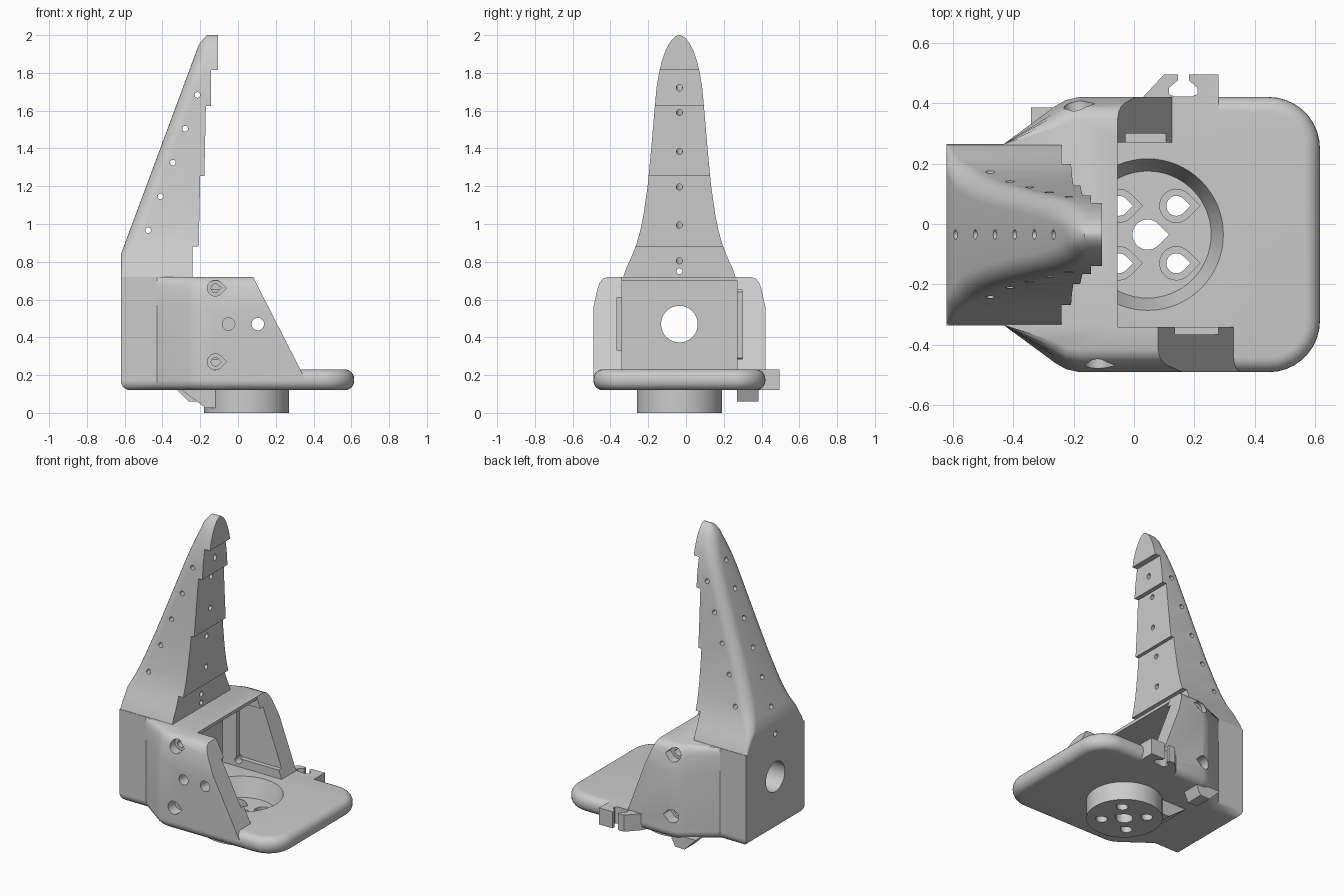
import bpy, bmesh, math
from mathutils import Vector

if "Cube" in bpy.data.objects:
    bpy.data.objects.remove(bpy.data.objects["Cube"])

CY = -0.035  # symmetry plane of the part


def loft(name, rings, bevel=0.0):
    """Closed solid skinned through rings of equal point count."""
    bm = bmesh.new()
    vs = [[bm.verts.new(p) for p in r] for r in rings]
    n = len(rings[0])
    for a, b in zip(vs, vs[1:]):
        for i in range(n):
            j = (i + 1) % n
            bm.faces.new((a[i], a[j], b[j], b[i]))
    caps = [bm.faces.new(vs[0]), bm.faces.new(vs[-1])]
    bmesh.ops.recalc_face_normals(bm, faces=bm.faces[:])
    if bevel:
        edges = list({e for f in caps for e in f.edges})
        bmesh.ops.bevel(bm, geom=edges, offset=bevel, segments=6, profile=0.5, affect='EDGES')
    me = bpy.data.meshes.new(name)
    bm.to_mesh(me)
    bm.free()
    ob = bpy.data.objects.new(name, me)
    bpy.context.collection.objects.link(ob)
    return ob


def prism(name, pts, axis, lo, hi, bevel=0.0):
    put = {'z': lambda u, v, t: (u, v, t), 'y': lambda u, v, t: (u, t, v),
           'x': lambda u, v, t: (t, u, v)}[axis]
    return loft(name, [[put(u, v, t) for u, v in pts] for t in (lo, hi)], bevel)


def box(name, x0, x1, y0, y1, z0, z1):
    return prism(name, [(x0, y0), (x1, y0), (x1, y1), (x0, y1)], 'z', z0, z1)


def circle(u, v, r, n=32, a0=0, a1=360):
    full = abs(a1 - a0) == 360
    k = n if full else n - 1
    return [(u + r * math.cos(math.radians(a0 + (a1 - a0) * i / k)),
             v + r * math.sin(math.radians(a0 + (a1 - a0) * i / k))) for i in range(n)]


def teardrop(u, v, r):
    return circle(u, v, r, 24, 45, 315) + [(u + r * 1.42, v)]


def rod(p, q, r):
    p, q = Vector(p), Vector(q)
    d = (q - p).normalized()
    s = Vector((0, 1, 0)) if abs(d.y) < 0.9 else Vector((1, 0, 0))
    t = d.cross(s)
    return loft("cut", [[c + s * u + t * v for u, v in circle(0, 0, r, 16)]
                        for c in (p - d * 0.12, q + d * 0.12)])


def boolean(ob, cutters, op='DIFFERENCE'):
    bpy.context.view_layer.objects.active = ob
    for c in cutters:
        c.hide_render = True
        m = ob.modifiers.new("bool", 'BOOLEAN')
        m.operation, m.object, m.solver = op, c, 'EXACT'
        bpy.ops.object.modifier_apply(modifier=m.name)
        bpy.data.objects.remove(c)


# base plate with fully rounded rim
left = [(-0.62, -0.30), (-0.43, -0.30), (-0.26, -0.425), (-0.225, -0.445), (-0.18, -0.455)]
half = left + circle(0.445, -0.285, 0.17, 10, -90, 0)
outline = half + [(x, -y) for x, y in reversed(half)]
plate = prism("base_plate", [(x, y + CY) for x, y in outline], 'z', 0.12, 0.23, 0.05)

# round boss under the plate, its fairing, side wedge and cable hook
BX = 0.045
boolean(plate, [
    prism("boss", circle(BX, CY, 0.225, 64), 'z', 0, 0.15),
    prism("fairing", [(-0.31, 0.13), (-0.17, 0.025), (0.0, 0.025), (0.0, 0.13)], 'y', -0.19, 0.12),
    prism("wedge", [(-0.34, 0.14), (-0.26, 0.06), (-0.19, 0.06), (-0.15, 0.14)], 'y', 0.27, 0.385),
    prism("hook", [(0.0, 0.36), (0.03, 0.42), (0.10, 0.495), (0.145, 0.495), (0.145, 0.475),
                   (0.115, 0.45), (0.115, 0.43), (0.135, 0.421), (0.19, 0.421), (0.21, 0.43),
                   (0.21, 0.45), (0.182, 0.475), (0.182, 0.495), (0.28, 0.495), (0.28, 0.36)],
          'z', 0.121, 0.229),
], 'UNION')

# conical recess and teardrop screw holes
cuts = [loft("cut", [[(x, y, z) for x, y in circle(BX, CY, r, 64)]
                     for r, z in ((0.21, 0.11), (0.254, 0.24))]),
        prism("cut", teardrop(BX, CY, 0.05), 'z', -0.1, 0.3)]
for sx in (-1, 1):
    for sy in (-1, 1):
        u, v = BX + sx * 0.095, CY + sy * 0.095
        cuts += [prism("cut", teardrop(u, v, 0.055), 'z', 0.06, 0.2),
                 prism("cut", teardrop(u, v, 0.033), 'z', -0.1, 0.3)]
boolean(plate, cuts)

# housing: tapered shell with a rounded top edge
side = left + [(0.45, -0.455)]
plan = side + [(x, -y) for x, y in reversed(side)]


def housing_ring(z, h):
    return [(x, CY + (y * h / 0.455 if abs(y) > 0.31 else y), z) for x, y in plan]


housing = loft("motor_housing", [housing_ring(z, h) for z, h in (
    (0.175, 0.455), (0.56, 0.455), (0.66, 0.433), (0.69, 0.422), (0.71, 0.405), (0.72, 0.38))])
cuts = [
    box("cut", -0.30, 1, -0.34, 0.27, 0.1, 0.70),
    box("cut", -0.055, 1, -0.34, 0.27, 0.6, 1),
    prism("cut", [(0.173, 0.1), (1, 0.1), (1, 0.8), (-0.084, 0.8)], 'y', 0.1, 0.7),
    prism("cut", [(0.396, 0.1), (1, 0.1), (1, 0.8), (0.039, 0.8)], 'y', -0.8, -0.2),
    box("cut", -0.20, 1, 0.2, 0.30, 0.285, 0.65),
    box("cut", -0.20, 1, -0.365, -0.3, 0.33, 0.61),
    prism("cut", circle(CY, 0.47, 0.097, 48), 'x', -0.8, -0.2),
]
for x in (-0.05, 0.105):
    cuts.append(prism("cut", circle(x, 0.47, 0.033), 'y', -0.7, -0.25))
for z in (0.27, 0.66):
    cuts += [prism("cut", teardrop(-0.12, z, 0.042), 'y', -0.7, -0.42),
             prism("cut", teardrop(-0.12, z, 0.022), 'y', -0.7, -0.3),
             prism("cut", teardrop(-0.19, z, 0.042), 'y', 0.35, 0.7),
             prism("cut", teardrop(-0.19, z, 0.022), 'y', 0.23, 0.7)]
boolean(housing, cuts)

# tapering finger: half widths by height, rear corners rounded
WIDTH = [(0.71, 0.30), (0.76, 0.284), (0.80, 0.265), (0.84, 0.248), (0.90, 0.225), (0.97, 0.206),
         (1.05, 0.19), (1.2, 0.168), (1.4, 0.149), (1.6, 0.132), (1.72, 0.121), (1.8, 0.108),
         (1.86, 0.094), (1.91, 0.077), (1.95, 0.058), (1.98, 0.036), (1.993, 0.02), (2.0, 0.006)]


def finger_ring(z, w):
    xb = -0.62 + max(0, z - 0.84) * 0.372
    if z > 1.96:
        xb += (z - 1.96) * 0.6
    r = min(0.07, 0.005 + (z - 0.71) * 0.3, w * 0.9)
    rear = circle(xb + r, w - r, r, 8, 90, 180)
    pts = [(-0.05, w)] + rear + [(x, -y) for x, y in reversed(rear)] + [(-0.05, -w)]
    return [(x, CY + y, z) for x, y in pts]


finger = loft("finger", [finger_ring(z, w) for z, w in WIDTH])

# stepped front face, then side and front-to-back pin holes
steps = [(-0.24, 0.6), (-0.24, 0.88), (-0.208, 0.88), (-0.20, 1.255), (-0.178, 1.255),
         (-0.17, 1.625), (-0.142, 1.625), (-0.142, 1.815), (-0.105, 1.815), (-0.105, 2.1),
         (0.3, 2.1), (0.3, 0.6)]
cuts = [prism("cut", steps, 'y', -0.6, 0.6)]
for i in range(5):
    x, z = -0.475 + 0.065 * i, 0.967 + 0.179 * i
    cuts.append(rod((x, -0.3, z), (x, 0.3, z), 0.015))
for xf, zf, xb, zb in ((-0.24, 0.75, -0.62, 0.75), (-0.24, 0.805, -0.59, 0.92),
                       (-0.21, 0.995, -0.525, 1.095), (-0.20, 1.195, -0.46, 1.27),
                       (-0.18, 1.385, -0.395, 1.445), (-0.17, 1.59, -0.33, 1.62),
                       (-0.14, 1.72, -0.265, 1.79)):
    cuts.append(rod((xb, CY, zb), (xf, CY, zf), 0.016))
boolean(finger, cuts)

# smooth shading with crisp edges
for ob in (plate, housing, finger):
    bpy.ops.object.select_all(action='DESELECT')
    ob.select_set(True)
    bpy.context.view_layer.objects.active = ob
    bpy.ops.object.shade_smooth_by_angle(angle=math.radians(30))
